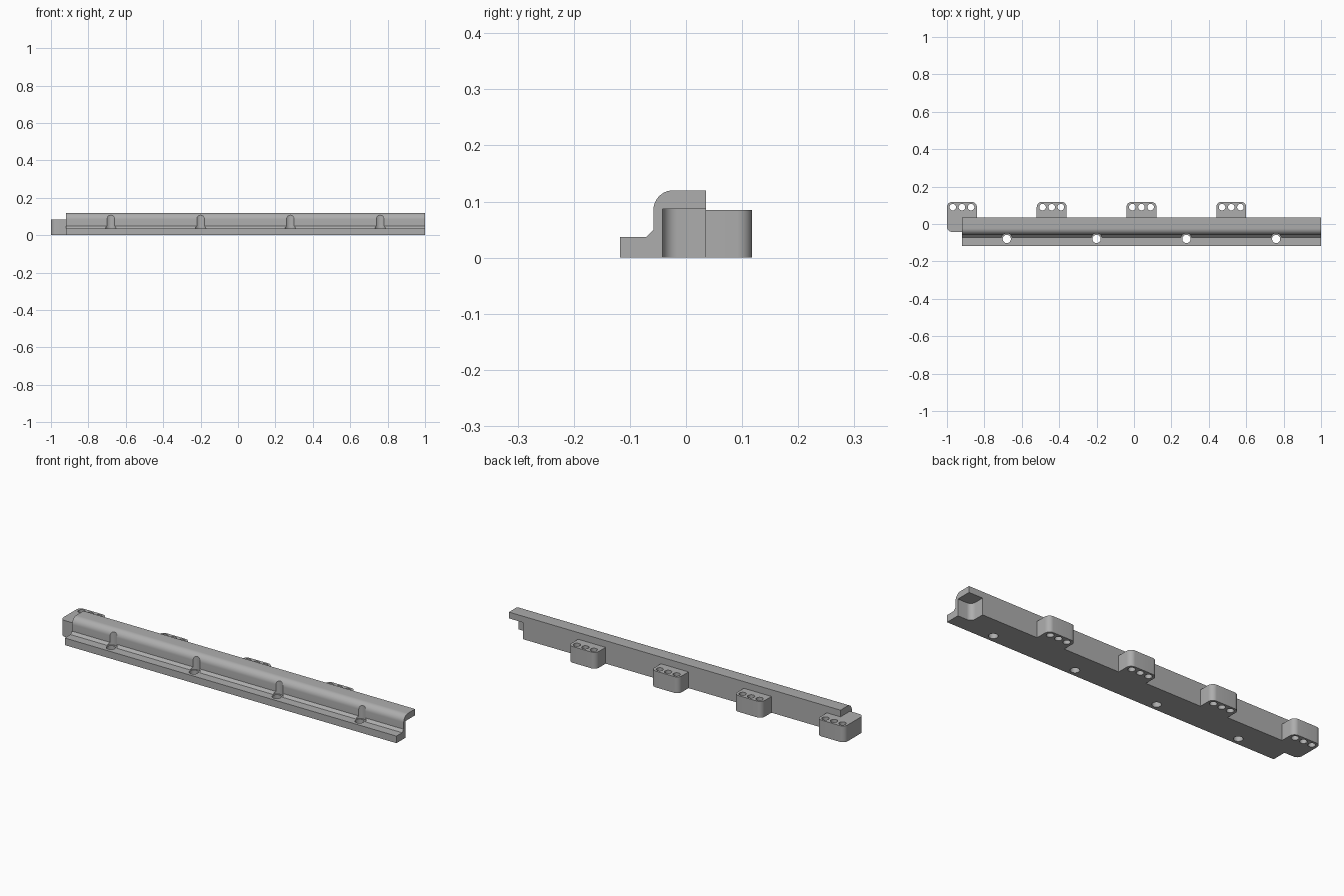
import bpy
import bmesh
from math import pi, radians
from mathutils import Matrix, Vector

if "Cube" in bpy.data.objects:
    bpy.data.objects.remove(bpy.data.objects["Cube"])

TAB_H = 0.085          # height of tabs and joint block
BACK = 0.036           # back face of the rail
INNER = -0.042         # front face of the joint block and socket
START, END = -0.92, 1.0
PITCH = 0.48

grey = bpy.data.materials.new("grey plastic")
grey.use_nodes = True
grey.diffuse_color = (0.42, 0.42, 0.42, 1)
grey.node_tree.nodes["Principled BSDF"].inputs["Base Color"].default_value = grey.diffuse_color


def rounded(corners, steps=10):
    """Expand (a, b, radius) right-angle corners into an outline with arcs."""
    out = []
    for i, (a, b, r) in enumerate(corners):
        p = Vector((a, b))
        if not r:
            out.append(p)
            continue
        u = (Vector(corners[i - 1][:2]) - p).normalized() * r
        v = (Vector(corners[(i + 1) % len(corners)][:2]) - p).normalized() * r
        arc = [Matrix.Rotation(pi / 2 * k / steps, 2) for k in range(steps + 1)]
        turn = 1 if u.cross(v) < 0 else -1
        for m in arc:
            rot = m if turn > 0 else m.transposed()
            out.append(p + u + v + rot @ -v)
    return out


def finish(name, bm):
    bmesh.ops.recalc_face_normals(bm, faces=bm.faces)
    mesh = bpy.data.meshes.new(name)
    bm.to_mesh(mesh)
    bm.free()
    mesh.materials.append(grey)
    obj = bpy.data.objects.new(name, mesh)
    bpy.context.collection.objects.link(obj)
    return obj


def extrude(name, points, depth):
    bm = bmesh.new()
    face = bm.faces.new([bm.verts.new(p) for p in points])
    ext = bmesh.ops.extrude_face_region(bm, geom=[face])
    verts = [g for g in ext["geom"] if isinstance(g, bmesh.types.BMVert)]
    bmesh.ops.translate(bm, vec=depth, verts=verts)
    return finish(name, bm)


def plate(name, corners, z0, z1):
    return extrude(name, [(p.x, p.y, z0) for p in rounded(corners)], (0, 0, z1 - z0))


def drills(name, centres, radius, z0, z1):
    """One cutter made of several upright cylinders."""
    bm = bmesh.new()
    for x, y in centres:
        bmesh.ops.create_cone(bm, cap_ends=True, segments=32, radius1=radius, radius2=radius,
                              depth=z1 - z0, matrix=Matrix.Translation((x, y, (z0 + z1) / 2)))
    return finish(name, bm)


def cut(obj, cutter):
    mod = obj.modifiers.new("cut", 'BOOLEAN')
    mod.operation = 'DIFFERENCE'
    mod.solver = 'EXACT'
    mod.object = cutter
    bpy.context.view_layer.objects.active = obj
    bpy.ops.object.modifier_apply(modifier=mod.name)
    bpy.data.objects.remove(cutter)


# Rail: stepped profile with a rounded upper front edge
profile = rounded([(-0.118, 0, 0), (BACK, 0, 0), (BACK, 0.12, 0), (-0.058, 0.12, 0.035),
                   (-0.058, 0.05, 0), (-0.071, 0.037, 0), (-0.118, 0.037, 0)])
rail = extrude("rail", [(START, p.x, p.y) for p in profile], (END - START, 0, 0))

# Socket under the far end that takes the next rail's joint block
cut(rail, plate("socket_cutter", [(START + 4 * PITCH - 0.08, INNER, 0.027), (1.1, INNER, 0),
                                  (1.1, 0.1, 0), (START + 4 * PITCH - 0.08, 0.1, 0)],
                -0.05, 0.087))

# Screw holes in the foot, with clearance grooves up the wall
screws = [(-0.68 + PITCH * i, -0.08) for i in range(4)]
cut(rail, drills("groove_cutter", screws, 0.03, 0.037, 0.2))
cut(rail, drills("screw_cutter", screws, 0.022, -0.05, 0.1))

# Joint block, and three tabs along the back
parts = [rail]
for i in range(4):
    c = START + PITCH * i
    left, right, back = c - 0.08, c + 0.08, 0.118
    tail = [(right, BACK, 0), (right, back, 0.027), (left, back, 0.027)]
    if i == 0:
        corners = [(left, INNER, 0.027), (START, INNER, 0), (START, BACK, 0)] + tail
    else:
        corners = [(left, BACK, 0)] + tail
    part = plate("joint_block" if i == 0 else f"tab_{i}", corners, 0, TAB_H)
    holes = [(c + 0.049 * k, 0.09) for k in (-1, 0, 1)]
    cut(part, drills("pin_cutter", holes, 0.0175, -0.05, 0.2))
    parts.append(part)

# Smooth the rounded edges, keep the corners crisp
bpy.ops.object.select_all(action='DESELECT')
for part in parts:
    part.select_set(True)
bpy.context.view_layer.objects.active = rail
bpy.ops.object.shade_smooth_by_angle(angle=radians(30))
